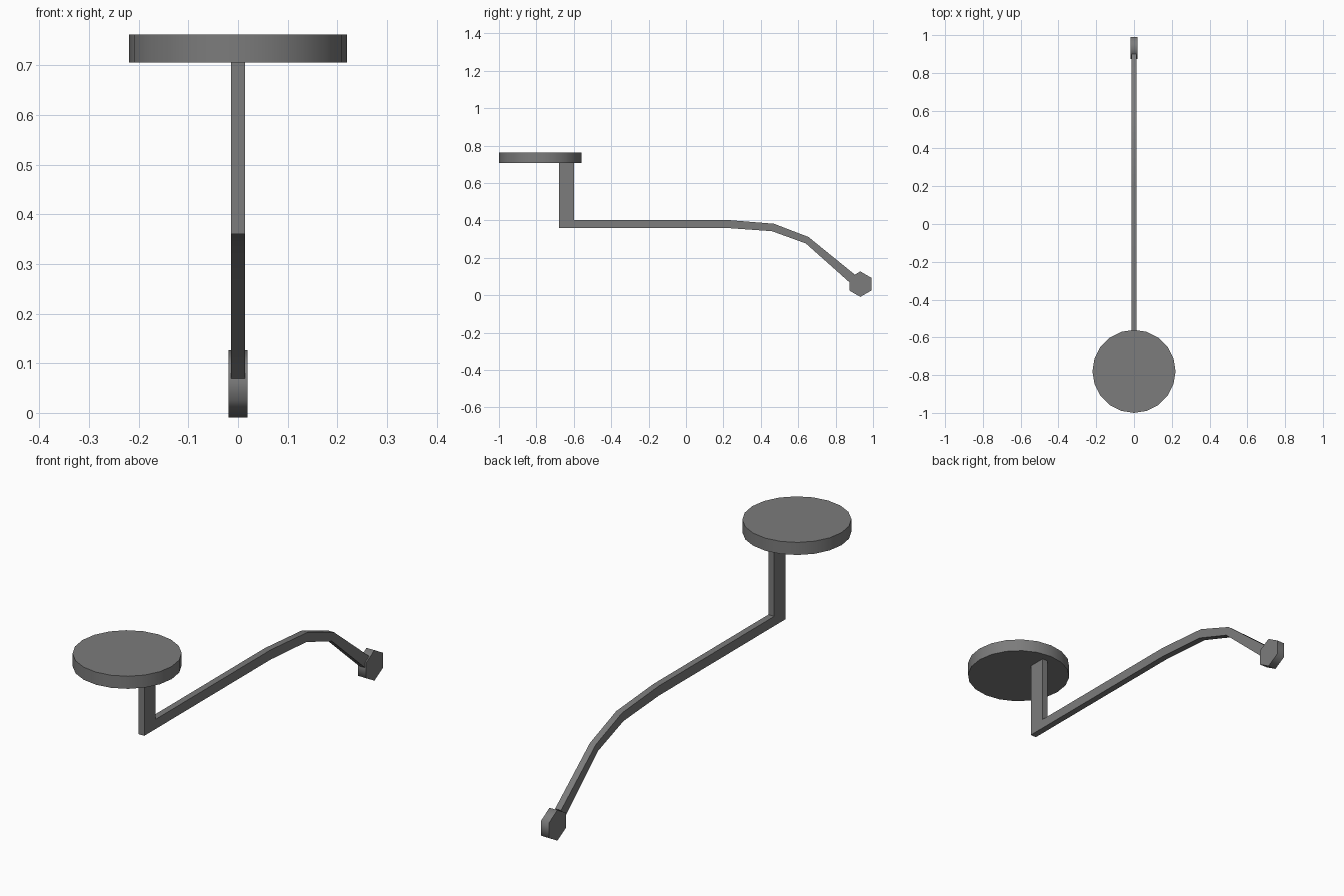
import bpy
import bmesh
import math
from mathutils import Matrix, Vector

cube = bpy.data.objects.get("Cube")
if cube:
    bpy.data.objects.remove(cube, do_unlink=True)

# One plain grey for everything
grey = bpy.data.materials.new("mid grey")
grey.use_nodes = True
colour = (0.2, 0.2, 0.2, 1)
grey.diffuse_color = colour
grey.node_tree.nodes["Principled BSDF"].inputs["Base Color"].default_value = colour


def finish(name, bm, angle):
    """Turn a bmesh into a named object, smooth below the given angle."""
    bmesh.ops.recalc_face_normals(bm, faces=bm.faces)
    mesh = bpy.data.meshes.new(name)
    bm.to_mesh(mesh)
    bm.free()
    mesh.materials.append(grey)
    obj = bpy.data.objects.new(name, mesh)
    bpy.context.collection.objects.link(obj)
    bpy.ops.object.select_all(action='DESELECT')
    obj.select_set(True)
    bpy.context.view_layer.objects.active = obj
    bpy.ops.object.shade_smooth_by_angle(angle=math.radians(angle))
    return obj


def disc(name, sides, radius, depth, matrix, angle):
    bm = bmesh.new()
    bmesh.ops.create_cone(bm, cap_ends=True, segments=sides, radius1=radius,
                          radius2=radius, depth=depth, matrix=matrix)
    return finish(name, bm, angle)


def side_profile(name, outline, half_width):
    """Extrude a (y, z) outline across x."""
    bm = bmesh.new()
    face = bm.faces.new([bm.verts.new((-half_width, y, z)) for y, z in outline])
    extruded = bmesh.ops.extrude_face_region(bm, geom=[face])["geom"]
    bmesh.ops.translate(bm, vec=Vector((2 * half_width, 0, 0)),
                        verts=[v for v in extruded if isinstance(v, bmesh.types.BMVert)])
    return finish(name, bm, 30)


# Round pad on top; a vertex lies on the x axis
turn = Matrix.Rotation(math.pi / 2, 4, 'Z')
disc("round_pad", 20, 0.22, 0.056, Matrix.Translation((0, -0.78, 0.734)) @ turn, 30)

# Upright post and bent lever arm in one piece
upper = [(-0.68, 0.71), (-0.60, 0.71), (-0.60, 0.403), (0.21, 0.403),
         (0.47, 0.382), (0.655, 0.311), (0.90, 0.112)]
lower = [(0.875, 0.068), (0.64, 0.277), (0.46, 0.342), (0.21, 0.36), (-0.68, 0.36)]
side_profile("lever_arm", upper + lower, 0.0145)

# Hexagonal pivot at the far end, axis along x, points facing y
lay = Matrix.Rotation(math.pi / 2, 4, 'Y')
point = Matrix.Rotation(math.pi / 2, 4, 'Z')
disc("hexagonal_pivot", 6, 0.068, 0.039,
     Matrix.Translation((0, 0.932, 0.059)) @ lay @ point, 65)
